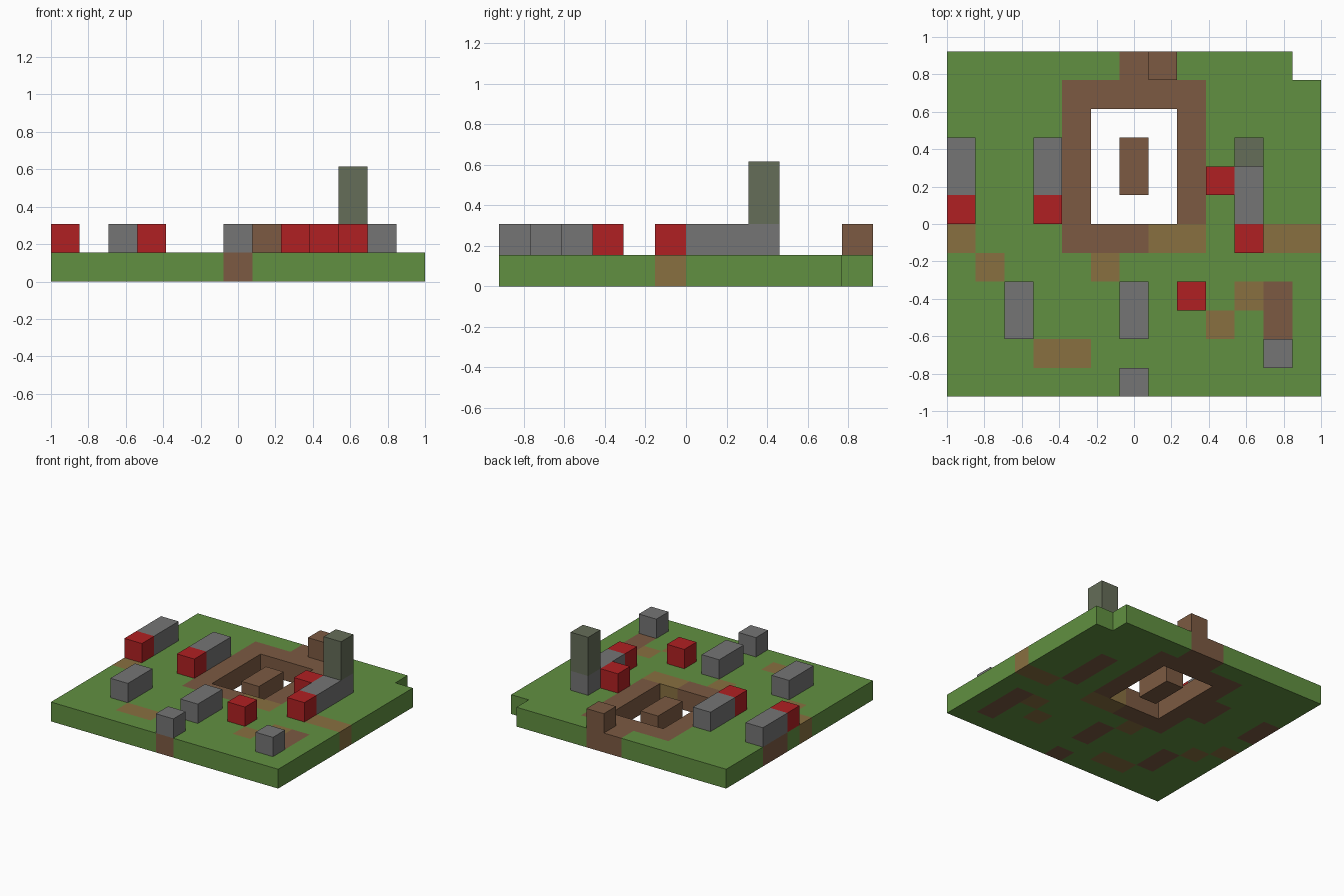
import bpy
import bmesh
from math import floor
from mathutils import Matrix, Vector

COLS, ROWS = 13, 12
C = 2 / COLS                      # size of one cubic cell
HALF_Y = ROWS * C / 2

cube = bpy.data.objects.get("Cube")
if cube:
    bpy.data.objects.remove(cube, do_unlink=True)


def linear(v):
    v /= 255
    return v / 12.92 if v <= 0.04045 else ((v + 0.055) / 1.055) ** 2.4


def material(name, *rgb):
    mat = bpy.data.materials.new(name)
    mat.use_nodes = True
    color = (*[linear(v) for v in rgb], 1)
    mat.diffuse_color = color
    mat.node_tree.nodes["Principled BSDF"].inputs["Base Color"].default_value = color
    return mat


grass = material("grass green", 97, 144, 65)
soil = material("soil brown", 124, 90, 66)
path = material("path tan", 136, 112, 64)
stone = material("stone grey", 117, 117, 117)
red = material("brick red", 176, 32, 34)
moss = material("mossy grey", 101, 109, 88)


def add_object(name, bm, mats):
    mesh = bpy.data.meshes.new(name)
    bm.to_mesh(mesh)
    bm.free()
    for mat in mats:
        mesh.materials.append(mat)
    obj = bpy.data.objects.new(name, mesh)
    bpy.context.scene.collection.objects.link(obj)


def inside(col, row, rects):
    return any(x <= col < x + w and y <= row < y + d for x, y, w, d in rects)


def cell_of(p):
    return floor((p.x + 1) / C), floor((p.y + HALF_Y) / C)


# Ground regions in cells: column, row, width, depth
island = [(6, 7, 1, 2)]
holes = [(5, 6, 3, 4), (12, 11, 1, 1)]
soil_cells = island + [
    (4, 10, 5, 1), (4, 5, 1, 5), (8, 6, 1, 4), (5, 5, 2, 1),   # frame of the pit
    (6, 11, 2, 1), (6, 0, 1, 1), (11, 1, 1, 3),
    (0, 7, 1, 2), (3, 7, 1, 2), (10, 6, 1, 3), (2, 2, 1, 2), (6, 2, 1, 2)]
path_cells = [(7, 5, 2, 1), (0, 5, 1, 1), (11, 5, 2, 1), (1, 4, 1, 1),
              (5, 4, 1, 1), (10, 3, 1, 1), (9, 2, 1, 1), (3, 1, 2, 1)]

# Ground slab with the pit, its island and the notched corner
bm = bmesh.new()
bmesh.ops.create_grid(bm, x_segments=COLS, y_segments=ROWS, size=1,
                      matrix=Matrix.Diagonal((1, ROWS / COLS, 1, 1)))
gone = []
for f in bm.faces:
    cell = cell_of(f.calc_center_median())
    if inside(*cell, holes) and not inside(*cell, island):
        gone.append(f)
bmesh.ops.delete(bm, geom=gone, context='FACES')
new = bmesh.ops.extrude_face_region(bm, geom=bm.faces[:], use_keep_orig=True)["geom"]
bmesh.ops.translate(bm, vec=(0, 0, C),
                    verts=[v for v in new if isinstance(v, bmesh.types.BMVert)])
bmesh.ops.recalc_face_normals(bm, faces=bm.faces[:])
for f in bm.faces:
    cell = cell_of(f.calc_center_median() - f.normal * C / 2)
    f.material_index = 1 if inside(*cell, soil_cells) else 2 if inside(*cell, path_cells) else 0
add_object("ground", bm, [grass, soil, path])


def block(name, mat, col, row, depth=1, level=1, height=1):
    """Box one cell wide, placed by its cell corner."""
    center = Vector((-1 + (col + 0.5) * C, -HALF_Y + (row + depth / 2) * C,
                     (level + height / 2) * C))
    bm = bmesh.new()
    bmesh.ops.create_cube(bm, size=C, matrix=Matrix.Translation(center)
                          @ Matrix.Diagonal((1, depth, height, 1)))
    add_object(name, bm, [mat])


# Stone blocks
for name, col, row, depth in [
        ("stone_right_edge", 0, 7, 2), ("stone_beside_pit", 3, 7, 2),
        ("stone_front_right", 2, 2, 2), ("stone_front_middle", 6, 2, 2),
        ("stone_front_edge", 6, 0, 1), ("stone_front_left", 11, 1, 1),
        ("stone_tower_foot", 10, 6, 3)]:
    block(name, stone, col, row, depth)

# Red blocks
for name, col, row in [
        ("red_right_edge", 0, 6), ("red_beside_pit", 3, 6), ("red_front", 8, 3),
        ("red_tower_front", 10, 5), ("red_tower_side", 9, 7)]:
    block(name, red, col, row)

# Tower and the raised soil block at the back
block("tower", moss, 10, 8, level=2, height=2)
block("soil_block", soil, 7, 11)
